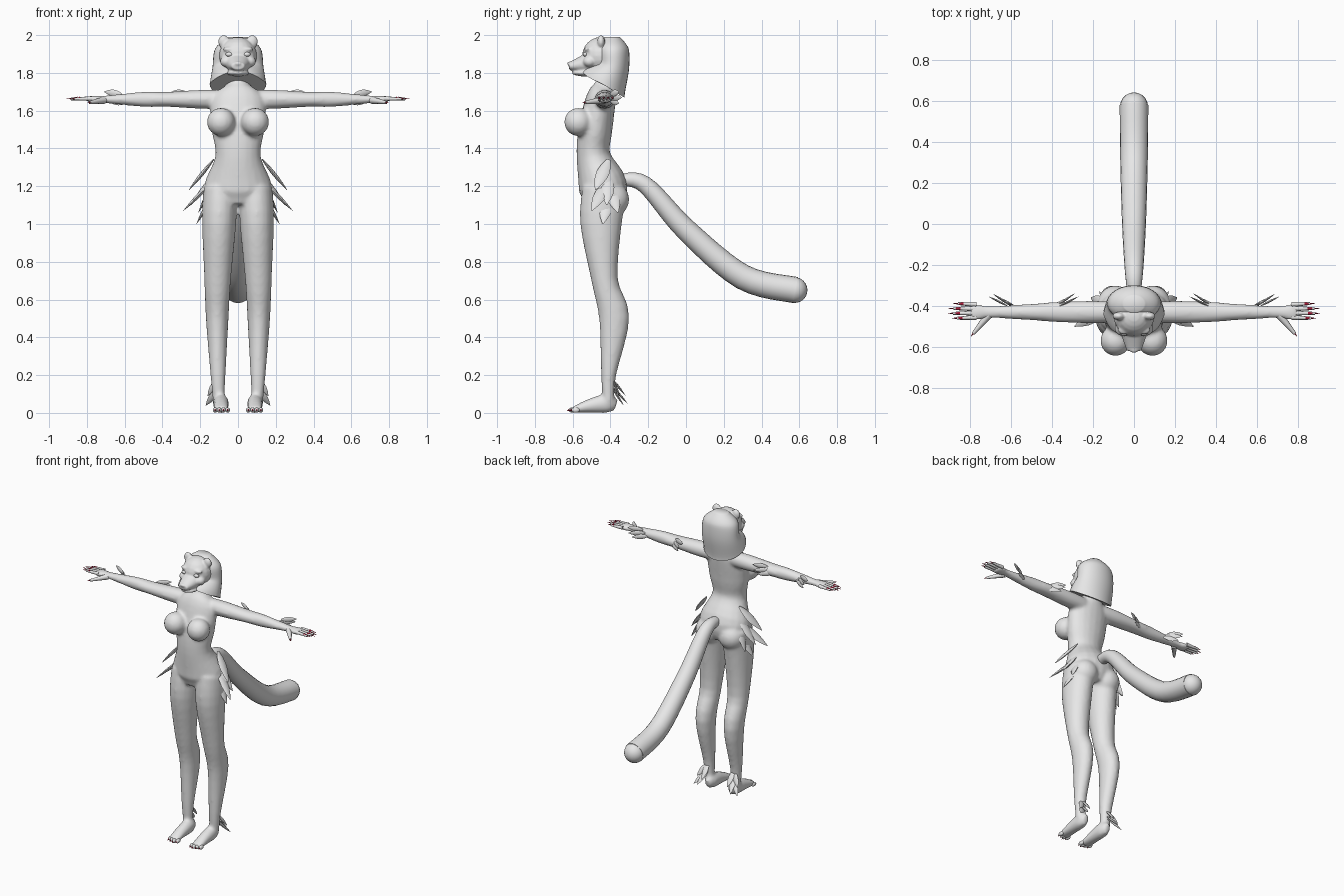
import bpy, bmesh, math
from mathutils import Vector, Matrix

if "Cube" in bpy.data.objects:
    bpy.data.objects.remove(bpy.data.objects["Cube"])

X, Y, Z = Vector((1, 0, 0)), Vector((0, 1, 0)), Vector((0, 0, 1))


def material(name, rgb):
    mat = bpy.data.materials.new(name)
    mat.use_nodes = True
    mat.diffuse_color = (*rgb, 1)
    mat.node_tree.nodes["Principled BSDF"].inputs["Base Color"].default_value = (*rgb, 1)
    return mat


GREY = material("pale grey", (.8, .8, .8))
RED = material("claw red", (.4, .01, .04))


def smooth_rings(rings, steps):
    """Fill in rings along a smooth curve through the given ones."""
    rings = [Vector(ring) for ring in rings]
    padded = [rings[0], *rings, rings[-1]]
    result = []
    for before, start, end, after in zip(padded, padded[1:], padded[2:], padded[3:]):
        leave, arrive = (end - before) / 2, (after - start) / 2
        for step in range(steps):
            t = step / steps
            ease = t * t * (3 - 2 * t)
            result.append(start.lerp(end, ease) + leave * t * (1 - t) ** 2 - arrive * t * t * (1 - t))
    return result + [rings[-1]]


def loft(bm, rings, across, sides=20, steps=4):
    """Skin elliptical rings (x, y, z, radius across, other radius)."""
    rings = smooth_rings(rings, steps)
    points = [Vector(ring[:3]) for ring in rings]
    loops = []
    for i, (point, ring) in enumerate(zip(points, rings)):
        along = points[min(i + 1, len(points) - 1)] - points[max(i - 1, 0)]
        v = along.cross(across).normalized()
        u = v.cross(along).normalized()
        loop = []
        for k in range(sides):
            angle = math.tau * k / sides
            offset = u * ring[3] * math.cos(angle) + v * ring[4] * math.sin(angle)
            loop.append(bm.verts.new(point + offset))
        loops.append(loop)
    for lower, upper in zip(loops, loops[1:]):
        for k in range(sides):
            bm.faces.new((lower[k - 1], lower[k], upper[k], upper[k - 1]))
    bm.faces.new(loops[0])
    bm.faces.new(loops[-1])


def ball(bm, center, radii):
    matrix = Matrix.Translation(center) @ Matrix.Diagonal((*radii, 1))
    bmesh.ops.create_uvsphere(bm, u_segments=20, v_segments=12, radius=1, matrix=matrix)


def leaf(bm, base, tip, width, across):
    """Flat tuft of fur, widest in the middle and pointed at the end."""
    base, tip = Vector(base), Vector(tip)
    rings = []
    for step in range(6):
        t = step / 5
        w = width * (math.sin(math.pi * (.1 + .88 * t)))
        rings.append((*base.lerp(tip, t), w, w * .3))
    loft(bm, rings, across, sides=8, steps=1)


def spike(bm, base, tip, thick, thin, across):
    """Round tapered finger or claw."""
    loft(bm, [(*base, thick, thick), (*tip, thin, thin)], across, sides=8, steps=3)


def finish(name, bm, mat, voxel=None, mirror=False):
    bmesh.ops.recalc_face_normals(bm, faces=bm.faces)
    mesh = bpy.data.meshes.new(name)
    bm.to_mesh(mesh)
    bm.free()
    mesh.materials.append(mat)
    part = bpy.data.objects.new(name, mesh)
    bpy.context.collection.objects.link(part)
    bpy.ops.object.select_all(action="DESELECT")
    part.select_set(True)
    bpy.context.view_layer.objects.active = part
    bpy.ops.object.shade_smooth_by_angle(angle=math.radians(60))
    if mirror:
        part.modifiers.new("mirror", "MIRROR").use_mirror_merge = False
    if voxel:
        blend = part.modifiers.new("blend", "REMESH")
        blend.mode = "VOXEL"
        blend.voxel_size = voxel
        blend.use_smooth_shade = True
        soften = part.modifiers.new("soften", "SMOOTH")
        soften.factor = .5
        soften.iterations = 5


# Body: torso, legs, feet, arms and palms blended into one skin
bm = bmesh.new()
torso = [(1.1, -.44, .13, .1), (1.2, -.44, .18, .13), (1.36, -.49, .12, .09),
         (1.5, -.48, .14, .09), (1.66, -.45, .14, .08), (1.74, -.42, .06, .06), (1.84, -.42, .05, .05)]
leg = [(1.18, -.43, .09, .12), (1, -.45, .09, .11), (.7, -.43, .07, .07),
       (.5, -.38, .06, .08), (.2, -.41, .04, .04), (.05, -.41, .03, .03)]
foot = [(-.37, .04, .02, .03), (-.42, .05, .04, .05), (-.52, .035, .04, .035), (-.6, .016, .04, .014)]
arm = [(.08, .05, .05), (.2, .055, .05), (.37, .05, .04), (.5, .04, .04),
       (.7, .03, .02), (.76, .04, .02), (.8, .04, .015)]
loft(bm, [(0, y, z, a, b) for z, y, a, b in torso], X)
for side in (1, -1):
    # the shin stands slightly further out than the thigh and foot
    loft(bm, [(side * (.1 + .01 * math.sin(math.pi * z)), y, z, a, b) for z, y, a, b in leg], X)
    loft(bm, [(side * .09, y, z, a, b) for y, z, a, b in foot], X)
    loft(bm, [(side * x, -.43, 1.66, a, b) for x, a, b in arm], Y)
    ball(bm, (side * .09, -.39, 1.13), (.09, .09, .09))
    ball(bm, (side * .09, -.57, 1.54), (.075, .075, .075))
finish("body", bm, GREY, voxel=.011)

# Head: skull, muzzle, jaw, nose, brows, cheeks and ears
bm = bmesh.new()
muzzle = [(-.46, 1.865, .085, .07), (-.55, 1.845, .06, .045), (-.62, 1.835, .035, .02)]
loft(bm, [(0, y, z, a, b) for y, z, a, b in muzzle], X)
ball(bm, (0, -.45, 1.89), (.1, .1, .1))
ball(bm, (0, -.52, 1.8), (.06, .085, .02))
ball(bm, (0, -.62, 1.85), (.02, .01, .01))
for side in (1, -1):
    ball(bm, (side * .045, -.515, 1.925), (.035, .025, .014))
    ball(bm, (side * .06, -.51, 1.86), (.035, .035, .03))
    ball(bm, (side * .075, -.45, 1.965), (.03, .02, .035))
finish("head", bm, GREY, voxel=.006)

bm = bmesh.new()
ball(bm, (.046, -.533, 1.898), (.02, .013, .012))
finish("eyes", bm, GREY, mirror=True)

# Mane: rounded hood whose front edge drops to a point on the chest
bm = bmesh.new()
hood = [(1.99, -.39, .05, .04), (1.93, -.39, .12, .085), (1.83, -.39, .135, .09), (1.74, -.44, .15, .135)]
loft(bm, [(0, y, z, a, b) for z, y, a, b in hood], X, sides=32, steps=6)
for vert in bm.verts:
    low = max(0, (1.83 - vert.co.z) / .09) ** 2
    front = max(0, (-.44 - vert.co.y) / .135)
    vert.co.z -= .14 * low * front ** 2
    vert.co.x *= 1 - .3 * low * front
finish("mane", bm, GREY)

# Tail: swings back and down, thickening towards a blunt round end
bm = bmesh.new()
path = [(-.36, 1.23), (-.22, 1.21), (0, .97), (.3, .72), (.58, .65)]
rings = []
for i, (y, z) in enumerate(path):
    radius = .03 + .04 * math.sin(math.pi / 2 * i / (len(path) - 1))
    rings.append((0, y, z, radius, radius))
loft(bm, rings, X, steps=6)
ball(bm, (0, .575, .65), (.068, .068, .068))
finish("tail", bm, GREY)

# Fingers and thumb, each tipped with a claw
fingers, claws = bmesh.new(), bmesh.new()
for i in range(4):
    y = -.393 - .021 * i
    base = Vector((.77, y, 1.664))
    tip = Vector((.885 - .01 * (i - 1.6) ** 2, y + .003 * (1.5 - i), 1.662))
    spike(fingers, base, tip, .0125, .007, Y)
    spike(claws, base.lerp(tip, .7) + Z * .004, tip + X * .024, .0075, .001, Y)
base, tip = Vector((.71, -.445, 1.655)), Vector((.785, -.535, 1.643))
spike(fingers, base, tip, .02, .008, Z)
spike(claws, base.lerp(tip, .85), base.lerp(tip, 1.15), .008, .001, Z)
finish("fingers", fingers, GREY, mirror=True)
finish("finger_claws", claws, RED, mirror=True)

# Toes and their claws
toes, claws = bmesh.new(), bmesh.new()
for i in range(4):
    toe = Vector((.055 + .022 * i, -.6 + .008 * abs(i - 1), .015))
    ball(toes, toe, (.012, .022, .014))
    spike(claws, toe - Y * .012 + Z * .004, toe - Y * .03 - Z * .005, .007, .001, X)
finish("toes", toes, GREY, mirror=True)
finish("toe_claws", claws, RED, mirror=True)

# Fur tufts: long leaves fan down and out from the hips
bm = bmesh.new()
for x, y, z in ((.26, -.48, 1.18), (.29, -.5, 1.07), (.25, -.42, 1.1), (.22, -.44, 1), (.21, -.36, 1.06)):
    leaf(bm, (.13, -.41, z + .16), (x, y, z), .035, Y)
finish("hip_tufts", bm, GREY, mirror=True)

# Elbow tufts point inwards and wrist tufts point outwards
bm = bmesh.new()
for x, reach in ((.38, -.09), (.6, .09)):
    for i in (-1, 0, 1):
        base = Vector((x + .2 * reach * i, -.4, 1.67 + .018 * i))
        leaf(bm, base, base + Vector((reach, .06 - .015 * abs(i), .012 * i)), .018, Z)
finish("arm_tufts", bm, GREY, mirror=True)

# Ankle tufts hang behind the heel
bm = bmesh.new()
for x, y, z in ((.13, -.31, .05), (.17, -.33, .04), (.16, -.35, .09), (.1, -.32, .09)):
    leaf(bm, (.1, -.39, z + .09), (x, y, z), .02, X)
finish("ankle_tufts", bm, GREY, mirror=True)
